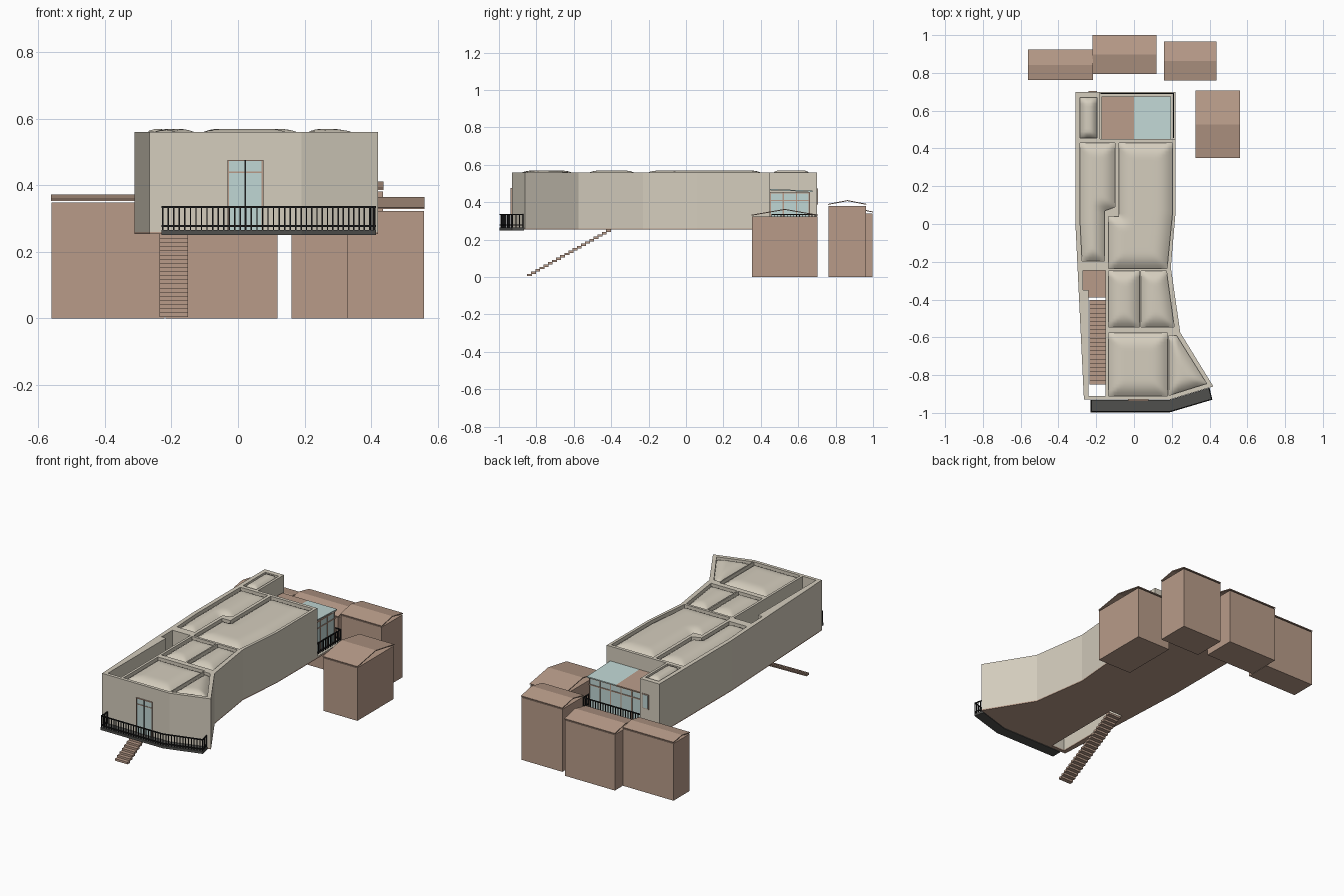
import bpy, bmesh, math
from mathutils import Matrix, Vector
from mathutils.geometry import intersect_point_line

cube = bpy.data.objects.get("Cube")
if cube:
    bpy.data.objects.remove(cube, do_unlink=True)


def material(name, rgb):
    m = bpy.data.materials.new(name)
    m.use_nodes = True
    m.diffuse_color = (*rgb, 1)
    m.node_tree.nodes["Principled BSDF"].inputs["Base Color"].default_value = (*rgb, 1)
    return m


CREAM = material("cream plaster", (0.66, 0.61, 0.51))
BROWN = material("clay brown", (0.48, 0.33, 0.25))
GLASS = material("pale glass", (0.53, 0.68, 0.66))
BLACK = material("black metal", (0.012, 0.012, 0.012))
GREY = material("dark deck", (0.08, 0.08, 0.075))


def finish(name, bm, mat, recalc=True):
    if recalc:
        bmesh.ops.recalc_face_normals(bm, faces=bm.faces[:])
    mesh = bpy.data.meshes.new(name)
    bm.to_mesh(mesh)
    bm.free()
    mesh.materials.append(mat)
    ob = bpy.data.objects.new(name, mesh)
    bpy.context.collection.objects.link(ob)
    return ob


def add_box(bm, x0, x1, y0, y1, z0, z1):
    mid = Vector(((x0 + x1) / 2, (y0 + y1) / 2, (z0 + z1) / 2))
    bmesh.ops.create_cube(bm, size=1, matrix=Matrix.Translation(mid)
                          @ Matrix.Diagonal((x1 - x0, y1 - y0, z1 - z0, 1)))


def box(name, mat, *bounds):
    bm = bmesh.new()
    add_box(bm, *bounds)
    return finish(name, bm, mat)


def prism(name, mat, z0, z1, outline, holes=()):
    """Upright extrusion of an outline with holes."""
    bm = bmesh.new()
    for loop in [outline, *holes]:
        vs = [bm.verts.new((x, y, z0)) for x, y in loop]
        for i, v in enumerate(vs):
            bm.edges.new((vs[i - 1], v))
    bmesh.ops.triangle_fill(bm, edges=bm.edges[:], use_beauty=True, normal=(0, 0, 1))
    new = bmesh.ops.extrude_face_region(bm, geom=bm.faces[:])["geom"]
    top = [g for g in new if isinstance(g, bmesh.types.BMVert)]
    bmesh.ops.translate(bm, verts=top, vec=(0, 0, z1 - z0))
    return finish(name, bm, mat)


def roof_pad(name, loop, low=0.538, rise=0.031, step=0.016):
    """Pillow-shaped roof panel that swells away from its edges."""
    bm = bmesh.new()
    bm.faces.new([bm.verts.new((x, y, 0)) for x, y in loop])
    for axis in range(2):
        lo, hi = min(p[axis] for p in loop), max(p[axis] for p in loop)
        n = int((hi - lo) / step)
        for i in range(1, n):
            co, no = [0, 0, 0], [0, 0, 0]
            co[axis], no[axis] = lo + (hi - lo) * i / n, 1
            bmesh.ops.bisect_plane(bm, geom=bm.verts[:] + bm.edges[:] + bm.faces[:],
                                   dist=1e-5, plane_co=co, plane_no=no)
    ring = [Vector((x, y, 0)) for x, y in loop]

    def edge_distance(p):
        best = 9
        for i, b in enumerate(ring):
            q, t = intersect_point_line(p, ring[i - 1], b)
            q = ring[i - 1].lerp(b, min(max(t, 0), 1))
            best = min(best, (p - q).length)
        return best

    dist = {v: edge_distance(v.co) for v in bm.verts}
    reach = min(0.09, max(dist.values()))
    for v, d in dist.items():
        v.co.z = low + rise * (1 - (1 - min(d / reach, 1)) ** 2.5)
    bm.normal_update()
    for f in bm.faces:
        f.smooth = True
        if f.normal.z < 0:
            f.normal_flip()
    return finish(name, bm, CREAM, recalc=False)


def railing(name, path, z0, z1, gap=0.0165, w=0.004):
    """Top and bottom rails with evenly spaced balusters."""
    bm = bmesh.new()
    for a, b in zip(path, path[1:]):
        a, b = Vector((*a, 0)), Vector((*b, 0))
        d = b - a
        turn = Matrix.Rotation(math.atan2(d.y, d.x), 4, 'Z')
        for z in (z0, z1):
            bmesh.ops.create_cube(bm, size=1, matrix=Matrix.Translation((a + b) / 2 + Vector((0, 0, z)))
                                  @ turn @ Matrix.Diagonal((d.length + w, w * 1.5, w * 1.5, 1)))
        n = max(1, round(d.length / gap))
        for i in range(n + 1):
            p = a.lerp(b, i / n)
            add_box(bm, p.x - w / 2, p.x + w / 2, p.y - w / 2, p.y + w / 2, z0 - 0.012, z1)
    return finish(name, bm, BLACK)


# Rooms and stairwell in plan
rooms = {
    "back": [(-.285, .67), (-.285, .455), (-.195, .455), (-.195, .67)],
    "left": [(-.285, .43), (-.285, 0), (-.275, -.195), (-.155, -.195), (-.155, .07), (-.10, .09), (-.10, .43)],
    "right": [(-.08, .43), (-.08, .04), (-.135, .04), (-.135, -.235), (.175, -.235), (.203, .05), (.203, .43)],
    "middle_left": [(-.135, -.25), (-.135, -.545), (.028, -.545), (.028, -.25)],
    "middle_right": [(.036, -.25), (.036, -.545), (.213, -.545), (.172, -.25)],
    "front": [(-.135, -.578), (-.135, -.91), (.178, -.91), (.178, -.578)],
    "front_corner": [(.184, -.59), (.184, -.908), (.385, -.845), (.225, -.59)],
}
stairwell = [(-.27, -.245), (-.27, -.35), (-.24, -.35), (-.24, -.91), (-.15, -.91), (-.15, -.245)]
stair_opening = [(-.24, -.39), (-.24, -.91), (-.15, -.91), (-.15, -.39)]
long_sides = [(-.31, .7), (-.31, 0), (-.265, -.93), (.19, -.93), (.42, -.86), (.245, -.575), (.195, -.23), (.22, .06)]

# Main building
prism("building_walls", CREAM, .26, .56, long_sides + [(.22, .45), (-.18, .45), (-.18, .7)],
      [*rooms.values(), stairwell])
prism("building_floor", BROWN, .253, .26, long_sides + [(.22, .7)], [stair_opening])
for room, loop in rooms.items():
    roof_pad(room + "_roof_pad", loop)

# Stairs
bm = bmesh.new()
STEPS = 20
for i in range(STEPS):
    y, z = -.85 + i * .0222, .005 + i * .0124
    add_box(bm, -.235, -.15, y, y + .026, z, z + .0125)
finish("stairs", bm, BROWN)

# Front balcony
prism("balcony_deck", GREY, .25, .265,
      [(-.23, -.931), (-.23, -.997), (.19, -.997), (.415, -.93), (.4, -.867), (.19, -.931)])
railing("balcony_railing", [(-.226, -.934), (-.226, -.993), (.19, -.993), (.411, -.928), (.398, -.872)], .278, .335)

# Front door
box("door_glass", GLASS, -.03, .075, -.934, -.93, .265, .475)
bm = bmesh.new()
for x in (-.03, .073):
    add_box(bm, x - .002, x + .003, -.937, -.93, .265, .475)
for z in (.437, .472):
    add_box(bm, -.03, .075, -.937, -.93, z, z + .004)
finish("door_frame", bm, BROWN)
box("door_mullion", BLACK, .02, .024, -.938, -.93, .265, .475)

# Small back window
box("back_window_frame", BROWN, -.24, -.195, .7, .703, .385, .475)
box("back_window_glass", GLASS, -.235, -.2, .7, .705, .39, .47)

# Terrace and glazed room
box("terrace_floor", CREAM, -.18, .22, .45, .7, .26, .265)
box("glazed_room", GLASS, -.17, .19, .45, .66, .265, .452)
bm = bmesh.new()
for y in (.452, .52, .59, .658):
    add_box(bm, .186, .193, y - .003, y + .003, .265, .455)
for i in range(6):
    x = -.168 + i * .0712
    add_box(bm, x - .003, x + .003, .656, .664, .265, .455)
for z in (.268, .41, .45):
    add_box(bm, -.17, .193, .45, .664, z - .003, z + .003)
finish("glazed_room_frame", bm, BROWN)
for name, mat, x0, x1 in (("tiled_roof", BROWN, -.172, 0), ("glass_roof", GLASS, 0, .196)):
    ob = box(name, mat, x0, x1, .45, .675, .455, .462)
    for v in ob.data.vertices:
        v.co.z += (.675 - v.co.y) * .04
railing("terrace_railing", [(-.175, .69), (.21, .69), (.21, .458)], .28, .335)


# Neighbouring houses with thin pitched roofs
def house(name, x0, x1, y0, y1, eave, ridge):
    box(name + "_body", BROWN, x0, x1, y0, y1, 0, eave - .005)
    bm = bmesh.new()
    t, ym = .005, (y0 + y1) / 2
    profile = [(y0 - .003, eave), (ym, ridge - t), (y1 + .003, eave),
               (y1 + .003, eave + t), (ym, ridge), (y0 - .003, eave + t)]
    ends = [[bm.verts.new((x, y, z)) for y, z in profile] for x in (x0 - .002, x1 + .002)]
    for e in ends:
        bm.faces.new((e[0], e[1], e[4], e[5]))
        bm.faces.new((e[1], e[2], e[3], e[4]))
    for i in range(6):
        bm.faces.new((ends[0][i - 1], ends[0][i], ends[1][i], ends[1][i - 1]))
    finish(name + "_roof", bm, BROWN)


house("left_house", -.56, -.22, .765, .92, .353, .372)
house("middle_house", -.218, .118, .797, .997, .345, .372)
house("right_house", .16, .435, .763, .963, .386, .411)
house("side_house", .328, .558, .353, .703, .328, .364)
